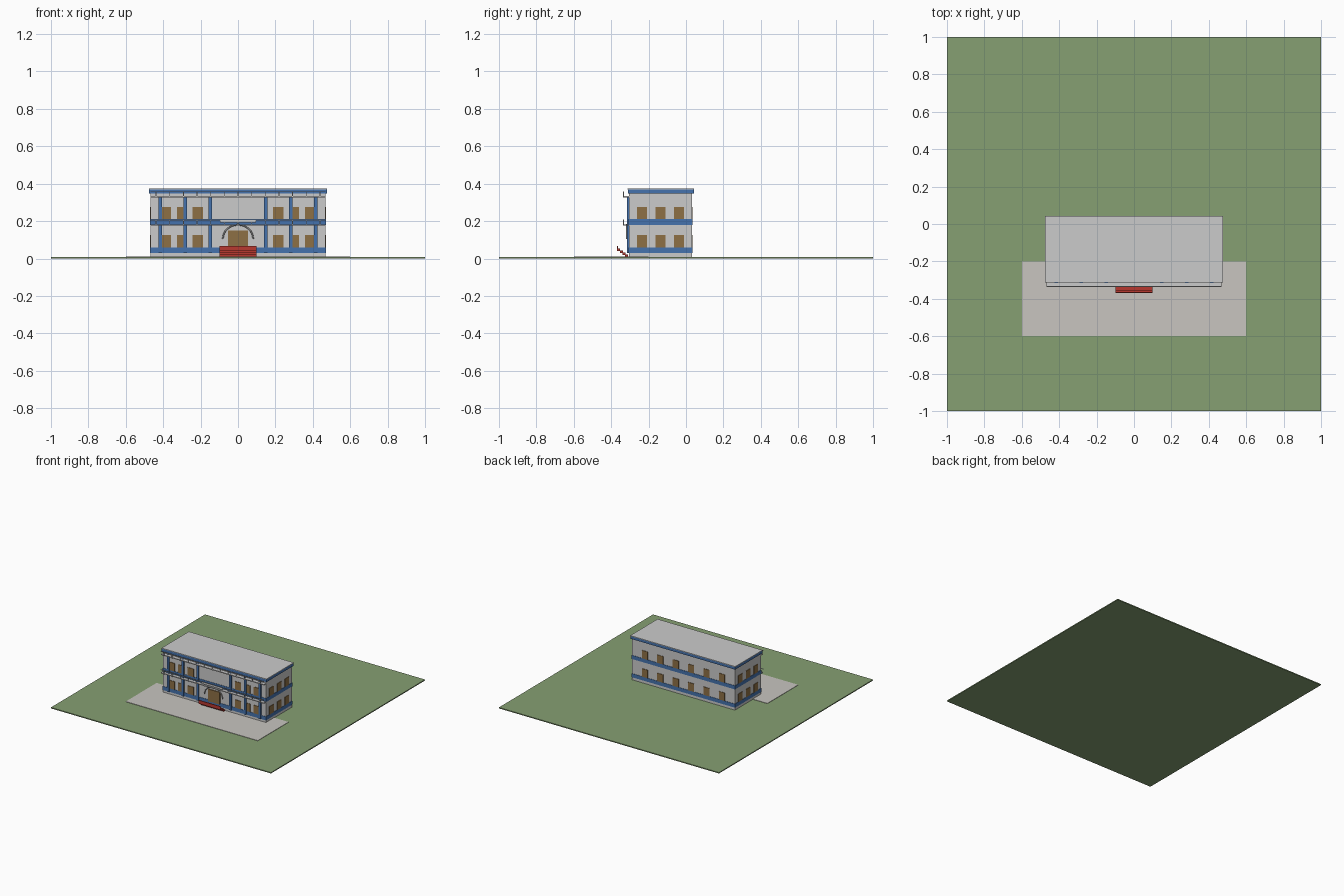
import bpy, math

if "Cube" in bpy.data.objects:
    bpy.data.objects.remove(bpy.data.objects["Cube"])

def material(name, rgb):
    m = bpy.data.materials.new(name)
    m.diffuse_color = (*rgb, 1)
    m.use_nodes = True
    m.node_tree.nodes["Principled BSDF"].inputs["Base Color"].default_value = m.diffuse_color
    return m

GREEN = material("grass", (0.24, 0.35, 0.17))
PAVE = material("paving", (0.58, 0.56, 0.53))
BLUE = material("blue_trim", (0.06, 0.17, 0.42))
BROWN = material("brown_wood", (0.27, 0.16, 0.06))
RED = material("red_steps", (0.48, 0.04, 0.03))

def box(name, x0, x1, y0, y1, z0, z1, mat=None):
    bpy.ops.mesh.primitive_cube_add(size=1, location=((x0+x1)/2, (y0+y1)/2, (z0+z1)/2))
    o = bpy.context.object
    o.name = name
    o.scale = (x1-x0, y1-y0, z1-z0)
    bpy.ops.object.transform_apply(location=False, rotation=False, scale=True)
    if mat:
        o.data.materials.append(mat)
    return o

# Site
box("lawn", -1, 1, -1, 1, 0, 0.008, GREEN)
box("forecourt", -0.6, 0.6, -0.6, -0.2, 0.006, 0.011, PAVE)

# Main block and roof
X, YF, YB = 0.467, -0.305, 0.032
box("walls", -X, X, YF, YB, 0.008, 0.35)
box("roof_trim", -0.476, 0.476, -0.311, 0.042, 0.347, 0.368, BLUE)
box("roof_slab", -0.477, 0.477, -0.312, 0.043, 0.368, 0.373)

# Blue bands around each floor
for i, z in enumerate((0.03, 0.18)):
    box(f"floor_band_{i}", -X-.003, X+.003, YF-.003, YB+.003, z, z+0.03, BLUE)

# Windows on all four sides
W, D = 0.027, 0.004
for f, z in enumerate((0.06, 0.21)):
    for s in (-1, 1):
        for i, x in enumerate((0.215, 0.30, 0.386)):
            box(f"front_window_{f}_{i}", s*x-W, s*x+W, YF-D, YF+D, z, z+0.066, BROWN)
        for i, x in enumerate((0.07, 0.21, 0.35)):
            box(f"back_window_{f}_{i}", s*x-W, s*x+W, YB-D, YB+D, z, z+0.066, BROWN)
        for i, y in enumerate((-0.235, -0.136, -0.037)):
            box(f"side_window_{f}_{i}", s*X-D, s*X+D, y-W, y+W, z, z+0.066, BROWN)

# Blue pilasters on the facade
for s in (-1, 1):
    for i, x in enumerate((0.148, 0.283, 0.416)):
        box(f"pilaster_{i}", s*x-0.009, s*x+0.009, -0.315, -0.30, 0.03, 0.335, BLUE)

# Balcony ledges with thin railings
for f, z in enumerate((0.176, 0.327)):
    box(f"ledge_{f}", -0.468, 0.468, -0.333, -0.30, z, z+0.007)
    box(f"handrail_{f}", -0.468, 0.468, -0.336, -0.332, z+0.028, z+0.032)
    for i in range(13):
        x = -0.438 + i*0.073
        box(f"rail_post_{f}_{i}", x-.002, x+.002, -0.336, -0.332, z, z+0.03)

# Entrance: double door, panel and arch
for s in (-1, 1):
    a, b = sorted((s*0.001, s*0.053))
    box("door_leaf", a, b, -0.313, -0.30, 0.05, 0.15, BROWN)
box("entrance_panel", -0.095, 0.095, -0.336, -0.331, 0.192, 0.208)
cu = bpy.data.curves.new("entrance_arch", "CURVE")
cu.dimensions = "3D"
cu.bevel_depth = 0.004
cu.bevel_resolution = 2
sp = cu.splines.new("POLY")
N = 16
sp.points.add(N)
for i, p in enumerate(sp.points):
    t = math.pi*i/N
    p.co = (0.081*math.cos(t), -0.318, 0.105+0.075*math.sin(t), 1)
bpy.context.collection.objects.link(bpy.data.objects.new("entrance_arch", cu))

# Red steps climbing outward, with a taller front board
for i in range(4):
    y, z = -0.312-0.014*i, 0.008+0.011*i
    box(f"step_{i}", -0.098, 0.098, y-0.014, y+0.002, z, z+0.013, RED)
box("step_board", -0.098, 0.098, -0.37, -0.364, 0.04, 0.068, RED)
